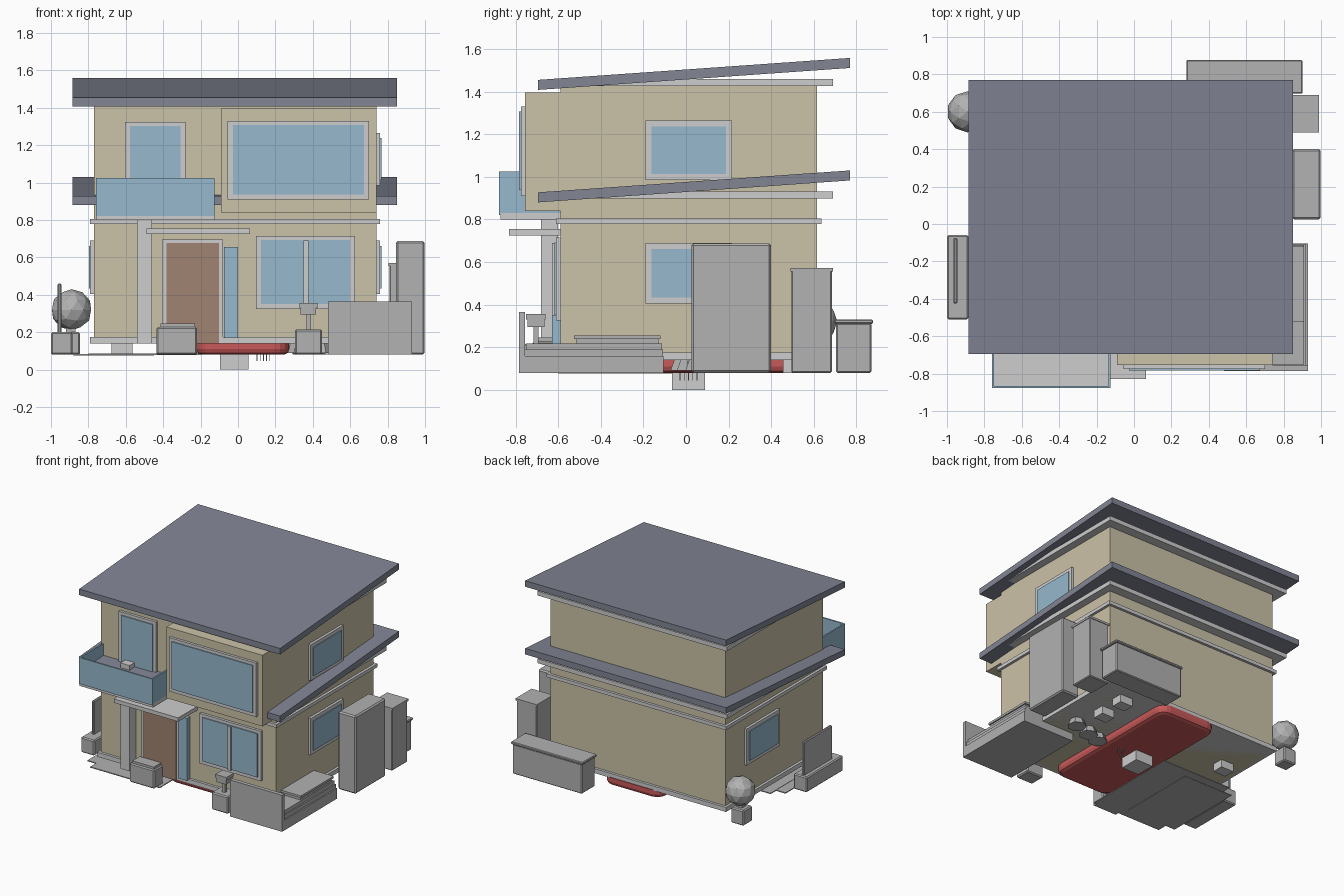
import bpy, bmesh, math
from mathutils import Vector, Matrix

cube = bpy.data.objects.get("Cube")
if cube:
    bpy.data.objects.remove(cube, do_unlink=True)


def material(name, r, g, b):
    m = bpy.data.materials.new(name)
    m.diffuse_color = (r, g, b, 1)
    m.use_nodes = True
    m.node_tree.nodes["Principled BSDF"].inputs["Base Color"].default_value = (r, g, b, 1)
    return m


WALL = material("tan wall", .6, .54, .39)
GLASS = material("blue glass", .305, .485, .61)
GREY = material("mid grey", .445, .445, .445)
TRIM = material("light grey trim", .61, .61, .61)
BROWN = material("brown door", .352, .223, .165)
RED = material("red", .578, .1, .1)
SLATE = material("slate roof", .223, .235, .296)


def finish(name, bm, mat):
    me = bpy.data.meshes.new(name)
    bm.to_mesh(me)
    bm.free()
    me.materials.append(mat)
    ob = bpy.data.objects.new(name, me)
    bpy.context.collection.objects.link(ob)
    return ob


def box(name, mat, x, y, z, bevel=0):
    """Box from (min, max) pairs on each axis."""
    bm = bmesh.new()
    size = [b - a for a, b in (x, y, z)]
    mid = [(a + b) / 2 for a, b in (x, y, z)]
    bmesh.ops.create_cube(bm, size=1, matrix=Matrix.Translation(mid) @ Matrix.Diagonal((*size, 1)))
    ob = finish(name, bm, mat)
    if bevel:
        mod = ob.modifiers.new("bevel", "BEVEL")
        mod.width, mod.segments = bevel, 1
    return ob


def front_window(name, x, z, y, rim=.027, pane=GLASS, sill=True):
    """Frame and pane on a wall that faces -y."""
    box(name + "_frame", TRIM, x, (y - .02, y + .01), z)
    low = z[0] + (rim if sill else 0)
    box(name + "_pane", pane, (x[0] + rim, x[1] - rim), (y - .028, y), (low, z[1] - rim * .85))


def side_window(name, side, wall_x, y, z, rim=.028):
    """Frame and pane on a wall that faces +x or -x."""
    def span(depth):
        return tuple(sorted((wall_x - side * .01, wall_x + side * depth)))
    box(name + "_frame", TRIM, span(.02), y, z)
    box(name + "_pane", GLASS, span(.027), (y[0] + rim, y[1] - rim), (z[0] + rim, z[1] - rim))


# House body
LEFT, RIGHT, FRONT, BACK = -.77, .74, -.59, .615
box("ground_floor", WALL, (LEFT, RIGHT), (FRONT, BACK), (.14, .8))
box("upper_floor", WALL, (LEFT, RIGHT), (FRONT, BACK), (.8, 1.43))
box("front_bay", WALL, (-.09, RIGHT), (-.755, FRONT), (.84, 1.395))
for name, low, high in (("plinth", .14, .175), ("floor_band", .778, .805)):
    box(name, TRIM, (LEFT - .02, RIGHT + .02), (FRONT - .02, BACK + .02), (low, high))


# Sloping roofs with an eaves board below each
def roof(name, z):
    ob = box(name, SLATE, (-.885, .85), (-.695, .77), (z, z + .047))
    for v in ob.data.vertices:
        v.co.z += .103 * (v.co.y + .695) / 1.465
    box(name + "_eaves", TRIM, (-.835, .8), (FRONT, .69), (z + .018, z + .052))


roof("upper_roof", 1.408)
roof("lower_roof", .88)

# Windows and doors
front_window("bay_window", (-.055, .7), (.91, 1.33), -.755)
front_window("balcony_door", (-.605, -.28), (.86, 1.325), FRONT)
front_window("ground_window", (.095, .625), (.325, .715), FRONT)
box("window_mullion", TRIM, (.35, .378), (-.63, FRONT), (.35, .69))
front_window("front_door", (-.405, -.08), (.14, .695), FRONT, .022, BROWN, False)
box("door_sidelight", GLASS, (-.075, 0), (-.63, FRONT), (.17, .655))
side_window("upper_side_window", 1, RIGHT, (-.19, .215), (.985, 1.265))
side_window("lower_side_window", 1, RIGHT, (-.19, .215), (.405, .69))
side_window("far_side_window", -1, LEFT, (-.03, .38), (.405, .69))

# Balcony, porch canopy and column
box("balcony_floor", TRIM, (-.76, -.125), (-.87, FRONT), (.8, .83))
box("balcony_front_glass", GLASS, (-.76, -.125), (-.878, -.866), (.82, 1.025))
for name, x in (("far", -.76), ("near", -.137)):
    box("balcony_" + name + "_glass", GLASS, (x, x + .012), (-.87, FRONT), (.82, 1.025))
box("porch_canopy", TRIM, (-.49, .065), (-.83, FRONT), (.725, .755))
box("porch_column", TRIM, (-.54, -.46), (-.68, -.6), (.14, .965))

# Paving and things beneath the house
box("paving", GREY, (-.8, -.2), (-.68, .1), (.078, .085))
box("paving_edge", GREY, (-.88, -.45), (-.6, .03), (.076, .083))
bm = bmesh.new()
bmesh.ops.create_cube(bm, size=1, matrix=Matrix.Translation((.025, .04, .1125)) @ Matrix.Diagonal((.5, 1.2, .065, 1)))
corners = [e for e in bm.edges if abs(e.verts[0].co.z - e.verts[1].co.z) > .01]
bmesh.ops.bevel(bm, geom=corners, offset=.08, segments=4, profile=.5, affect="EDGES")
rims = [e for e in bm.edges if all(v.co.z < .09 for v in e.verts)]
bmesh.ops.bevel(bm, geom=rims, offset=.03, segments=2, profile=.5, affect="EDGES")
finish("red_underbody", bm, RED)
box("foundation_block", TRIM, (-.095, .055), (-.065, .09), (0, .08))
for i, (x, y) in enumerate(((.52, .29), (.526, .5), (-.62, .25))):
    box("small_block_%d" % i, TRIM, (x - .055, x + .055), (y - .045, y + .045), (.08, .142))
for i in range(5):
    x, y = .1 + i * .017, -.03 + (i * 2 % 5) * .02
    box("peg_%d" % i, GREY, (x, x + .004), (y, y + .004), (.045, .09))
for i, (x, y) in enumerate(((.58, .06), (.44, .02), (.33, -.01))):
    bm = bmesh.new()
    bmesh.ops.create_cone(bm, cap_ends=True, segments=7, radius1=.07, radius2=.05, depth=.05,
                          matrix=Matrix.Translation((x, y, .115)))
    finish("stone_%d" % i, bm, GREY)

# Terrace with stacked edges and a front wall
box("terrace_base", GREY, (.48, .93), (-.785, -.105), (.08, .16))
box("terrace_step", GREY, (.49, .92), (-.765, -.108), (.16, .19))
box("terrace_deck", GREY, (.5, .91), (-.75, -.112), (.19, .217))
box("terrace_bench", GREY, (.6, .9), (-.515, -.13), (.21, .238))
box("terrace_bench_top", GREY, (.59, .91), (-.525, -.12), (.238, .255))
box("terrace_wall", GREY, (.48, .93), (-.785, -.755), (.08, .365))

# Letter box
box("letter_box_base", GREY, (.305, .45), (-.765, -.64), (.08, .215), .008)
box("letter_box_pole", GREY, (.365, .39), (-.717, -.692), (.21, .3))
box("letter_box_head", GREY, (.335, .418), (-.745, -.665), (.295, .345))
box("letter_box_lid", GREY, (.328, .425), (-.75, -.66), (.33, .355))

# Door planter
box("door_planter", GREY, (-.435, -.22), (-.72, -.61), (.08, .228), .008)
box("door_planter_top", GREY, (-.415, -.23), (-.71, -.62), (.22, .246))

# Tall cabinets and rear chest
box("tall_cabinet", GREY, (.845, .998), (.025, .4), (.08, .688), .01)
box("short_cabinet", GREY, (.81, .985), (.495, .685), (.08, .565), .006)
box("short_cabinet_top", GREY, (.805, .99), (.49, .69), (.555, .571))
box("rear_chest", GREY, (.29, .89), (.705, .87), (.08, .312), .006)
box("rear_chest_lid", GREY, (.28, .9), (.697, .877), (.31, .33), .005)

# Side planter with screen
box("side_planter", GREY, (-1, -.885), (-.51, -.06), (.08, .2), .008)
box("side_screen", GREY, (-.966, -.945), (-.425, -.075), (.19, .46), .006)

# Round shrub in a pot
box("shrub_pot", GREY, (-.955, -.845), (.545, .655), (.08, .2), .008)
box("shrub_stem", GREY, (-.92, -.87), (.575, .625), (.19, .25))
bm = bmesh.new()
bmesh.ops.create_icosphere(bm, subdivisions=2, radius=.11, matrix=Matrix.Translation((-.89, .6, .32)))
finish("shrub", bm, GREY)
